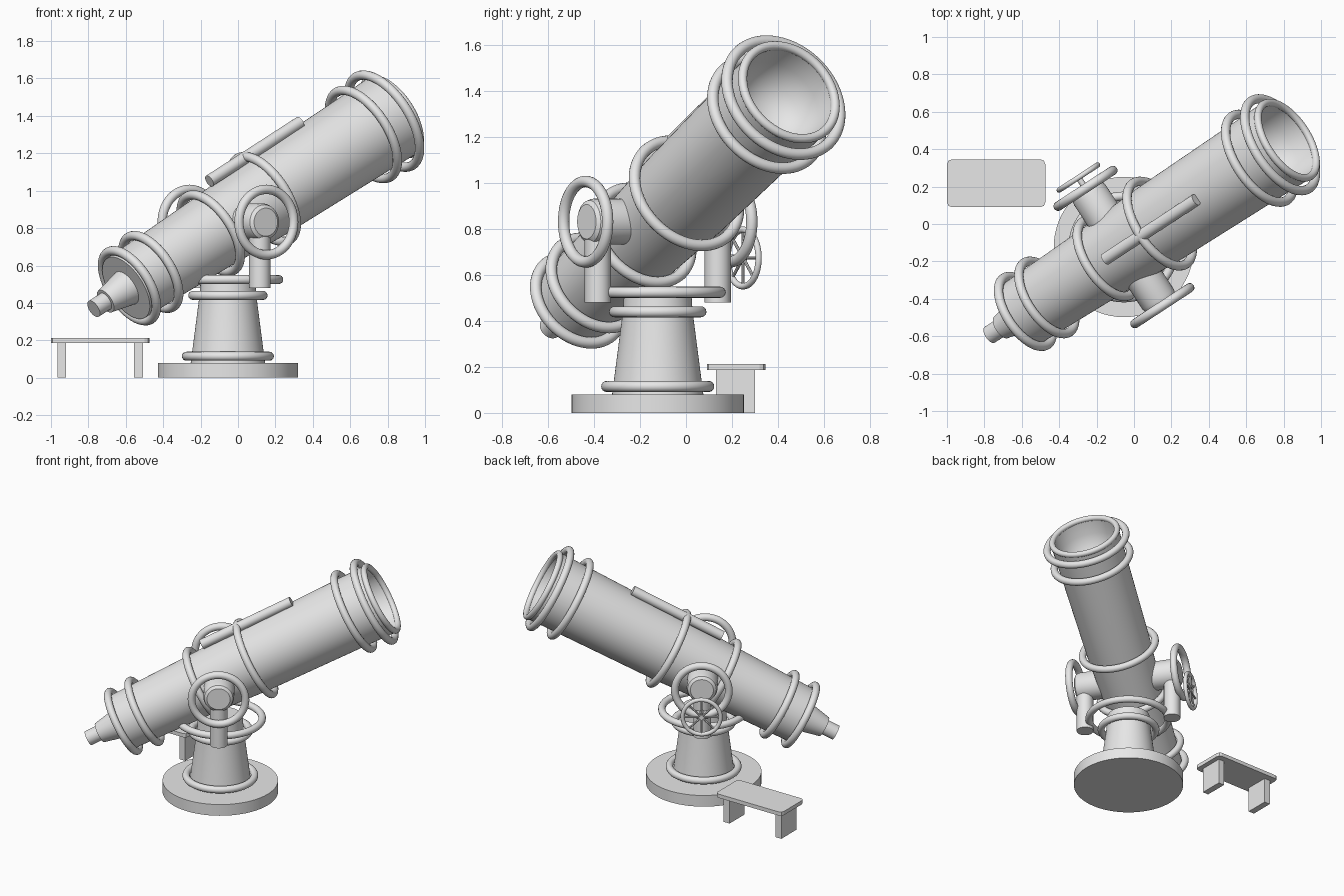
import bpy
import bmesh
import math
from mathutils import Matrix, Vector

cube = bpy.data.objects.get("Cube")
if cube:
    bpy.data.objects.remove(cube, do_unlink=True)

grey = bpy.data.materials.new("light_grey")
grey.use_nodes = True
grey.diffuse_color = (0.8, 0.8, 0.8, 1)
grey.node_tree.nodes["Principled BSDF"].inputs["Base Color"].default_value = (0.8, 0.8, 0.8, 1)

# Directions: tube axis, side axis of the mount, and the tube's own up
azimuth, tilt = math.radians(33.2), math.radians(28.4)
pivot = Vector((-0.054, -0.123, 0.832))
foot = Vector((pivot.x, pivot.y, 0))
UP = Vector((0, 0, 1))
heading = Vector((math.cos(azimuth), math.sin(azimuth), 0))
axis = heading * math.cos(tilt) + UP * math.sin(tilt)
side = heading.cross(UP)
tube_up = side.cross(axis)


def frame(origin, direction):
    """Place local z along a direction."""
    return Matrix.Translation(origin) @ direction.to_track_quat("Z", "Y").to_matrix().to_4x4()


def finish(name, bm, matrix, smooth=True):
    bmesh.ops.recalc_face_normals(bm, faces=bm.faces)
    mesh = bpy.data.meshes.new(name)
    bm.to_mesh(mesh)
    bm.free()
    obj = bpy.data.objects.new(name, mesh)
    obj.matrix_world = matrix
    mesh.materials.append(grey)
    bpy.context.collection.objects.link(obj)
    if smooth:
        bpy.ops.object.select_all(action="DESELECT")
        obj.select_set(True)
        bpy.context.view_layer.objects.active = obj
        bpy.ops.object.shade_smooth_by_angle(angle=math.radians(35))
    return obj


def lathe(name, profile, origin, direction, steps=64, closed=False):
    """Spin (radius, height) points about a direction."""
    bm = bmesh.new()
    verts = [bm.verts.new((r, 0, h)) for r, h in profile]
    pairs = list(zip(verts, verts[1:]))
    if closed:
        pairs.append((verts[-1], verts[0]))
    edges = [bm.edges.new(p) for p in pairs]
    bmesh.ops.spin(bm, geom=verts + edges, cent=(0, 0, 0), axis=(0, 0, 1),
                   angle=math.tau, steps=steps)
    bmesh.ops.remove_doubles(bm, verts=bm.verts, dist=1e-5)
    return finish(name, bm, frame(origin, direction))


def ring(name, radius, thick, origin, direction):
    circle = [(radius + thick * math.cos(a), thick * math.sin(a))
              for a in (math.tau * i / 16 for i in range(16))]
    return lathe(name, circle, origin, direction, closed=True)


def rod(name, radius, start, end, steps=32):
    length = (end - start).length
    return lathe(name, [(0, 0), (radius, 0), (radius, length), (0, length)],
                 start, end - start, steps)


def box(name, centre, size, corner=0):
    bm = bmesh.new()
    bmesh.ops.create_cube(bm, size=1, matrix=Matrix.Diagonal((*size, 1)))
    if corner:
        upright = [e for e in bm.edges
                   if abs(e.verts[0].co.z - e.verts[1].co.z) > size[2] / 2]
        bmesh.ops.bevel(bm, geom=upright, offset=corner, segments=2, profile=0.5,
                        affect="EDGES")
    return finish(name, bm, Matrix.Translation(centre), smooth=False)


# Pedestal
lathe("base_disc", [(0, 0), (0.375, 0), (0.375, 0.08), (0, 0.08)], foot, UP)
lathe("pedestal", [(0, 0.07), (0.2, 0.07), (0.152, 0.44), (0.145, 0.54), (0, 0.54)], foot, UP)
for name, radius, height in (("pedestal_lower_ring", 0.222, 0.115),
                             ("pedestal_upper_ring", 0.188, 0.44),
                             ("turntable_ring", 0.272, 0.525)):
    ring(name, radius, 0.024, foot + UP * height, UP)

# Main tube with its hollow mouth
lathe("main_tube", [(0, -0.74), (0.188, -0.74), (0.205, -0.125), (0.224, 0.26),
                    (0.236, 1.0), (0.24, 1.18), (0.215, 1.18), (0.205, 1.08),
                    (0.17, 0.98), (0.1, 0.92), (0, 0.9)], pivot, axis)
lathe("eyepiece", [(0, -0.7), (0.108, -0.7), (0.068, -0.89), (0.05, -0.89),
                   (0.05, -0.975), (0, -0.975)], pivot, axis)

# Bands around the tube
for name, radius, t in (("rear_end_band", 0.213, -0.715), ("rear_band", 0.221, -0.56),
                        ("middle_rear_band", 0.233, -0.125), ("middle_front_band", 0.258, 0.26),
                        ("front_band", 0.268, 0.985), ("front_end_band", 0.28, 1.135)):
    ring(name, radius, 0.025, pivot + axis * t, axis)
ring("mouth_rim", 0.23, 0.02, pivot + axis * 1.185, axis)

# Finder scope on top
scope = pivot + tube_up * 0.25
rod("finder_scope", 0.033, scope, scope + axis * 0.66)

# Trunnions, posts and wheels on both sides
for name, sign in (("front", 1), ("back", -1)):
    out = side * sign
    lathe(name + "_trunnion", [(0, 0.1), (0.1, 0.1), (0.1, 0.335), (0.093, 0.357),
                               (0.075, 0.37), (0, 0.37)], pivot, out)
    post = pivot + out * 0.312
    rod(name + "_post", 0.057, Vector((post.x, post.y, 0.48)), post)
    ring(name + "_wheel", 0.175, 0.025, pivot + out * 0.375, out)

# Spoked handwheel at the back
hub = pivot - side * 0.444 - UP * 0.158
ring("handwheel_rim", 0.123, 0.014, hub, side)
rod("handwheel_axle", 0.016, hub - side * 0.012, hub + side * 0.1, 16)
for i in range(4):
    angle = math.pi * i / 4
    arm = (heading * math.cos(angle) + UP * math.sin(angle)) * 0.12
    rod("handwheel_spoke", 0.007, hub - arm, hub + arm, 8)

# Bench
box("bench_seat", (-0.737, 0.218, 0.2), (0.525, 0.255, 0.027), corner=0.025)
for name, x in (("bench_right_leg", -0.942), ("bench_left_leg", -0.532)):
    box(name, (x, 0.215, 0.094), (0.046, 0.17, 0.188))
